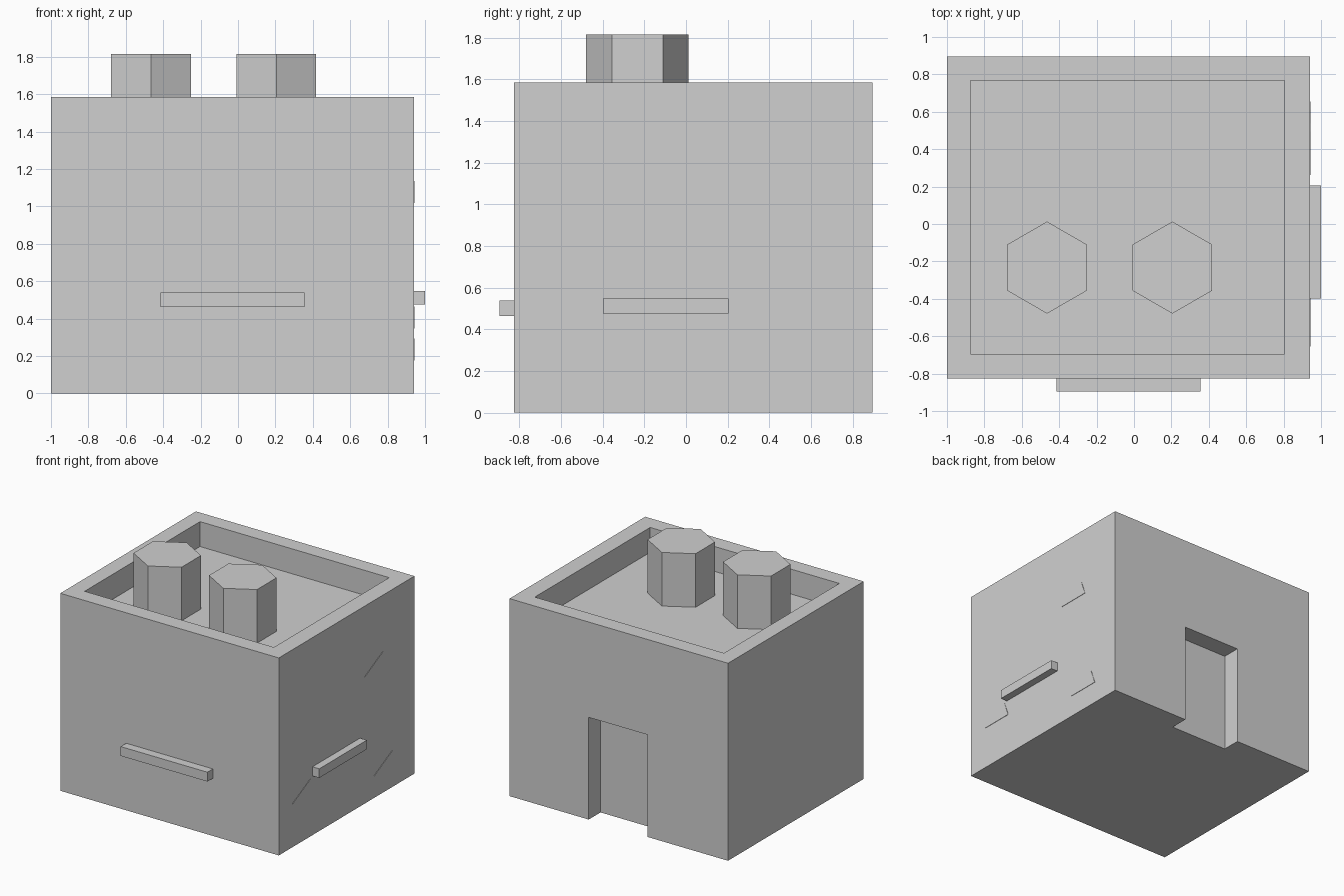
import bpy, bmesh, math

if "Cube" in bpy.data.objects:
    bpy.data.objects.remove(bpy.data.objects["Cube"])

grey = bpy.data.materials.new("plain_grey")
grey.diffuse_color = (0.63, 0.63, 0.63, 1)
grey.use_nodes = True
grey.node_tree.nodes["Principled BSDF"].inputs["Base Color"].default_value = grey.diffuse_color


def make_object(name, bm):
    bmesh.ops.recalc_face_normals(bm, faces=bm.faces[:])
    mesh = bpy.data.meshes.new(name)
    bm.to_mesh(mesh)
    bm.free()
    mesh.materials.append(grey)
    ob = bpy.data.objects.new(name, mesh)
    bpy.context.collection.objects.link(ob)
    return ob


def box(name, lo, hi):
    bm = bmesh.new()
    bmesh.ops.create_cube(bm, size=1)
    for v in bm.verts:
        v.co = [(a + b) / 2 + c * (b - a) for a, b, c in zip(lo, hi, v.co)]
    return make_object(name, bm)


def prism(name, base, shift):
    """Extrude a flat outline along a vector."""
    bm = bmesh.new()
    face = bm.faces.new([bm.verts.new(p) for p in base])
    ext = bmesh.ops.extrude_face_region(bm, geom=[face], use_keep_orig=True)
    verts = [g for g in ext["geom"] if isinstance(g, bmesh.types.BMVert)]
    bmesh.ops.translate(bm, verts=verts, vec=shift)
    return make_object(name, bm)


def cut(target, cutter):
    mod = target.modifiers.new("cut", 'BOOLEAN')
    mod.operation = 'DIFFERENCE'
    mod.solver = 'EXACT'
    mod.object = cutter
    bpy.context.view_layer.objects.active = target
    bpy.ops.object.modifier_apply(modifier=mod.name)
    bpy.data.objects.remove(cutter)


ROOF, WALL_X = 1.385, 0.94

# House block with a sunken roof and a doorway in the back wall
house = box("house_walls", (-1, -0.825, 0), (WALL_X, 0.895, 1.585))
cut(house, box("roof_cutter", (-0.875, -0.695, ROOF), (0.805, 0.768, 1.8)))
cut(house, box("door_cutter", (-0.284, 0.745, -0.2), (0.237, 1.1, 0.82)))

# Hexagonal chimneys standing on the roof
for i, x in enumerate((-0.465, 0.205)):
    ring = [(x + 0.246 * math.sin(k * math.pi / 3),
             -0.233 + 0.246 * math.cos(k * math.pi / 3), ROOF) for k in range(6)]
    prism(f"chimney_{i + 1}", ring, (0, 0, 1.815 - ROOF))

# Ledges on the front and right walls
box("front_ledge", (-0.415, -0.895, 0.463), (0.355, -0.825, 0.538))
box("side_ledge", (WALL_X, -0.398, 0.475), (1.0, 0.205, 0.548))

# Small triangular chips on the right wall
for i, (y, z) in enumerate(((0.262, 1.018), (-0.655, 0.348), (0.379, 0.177))):
    tri = [(WALL_X, y, z), (WALL_X, y + 0.275, z), (WALL_X, y + 0.233, z + 0.117)]
    prism(f"wall_chip_{i + 1}", tri, (0.003, 0, 0))
